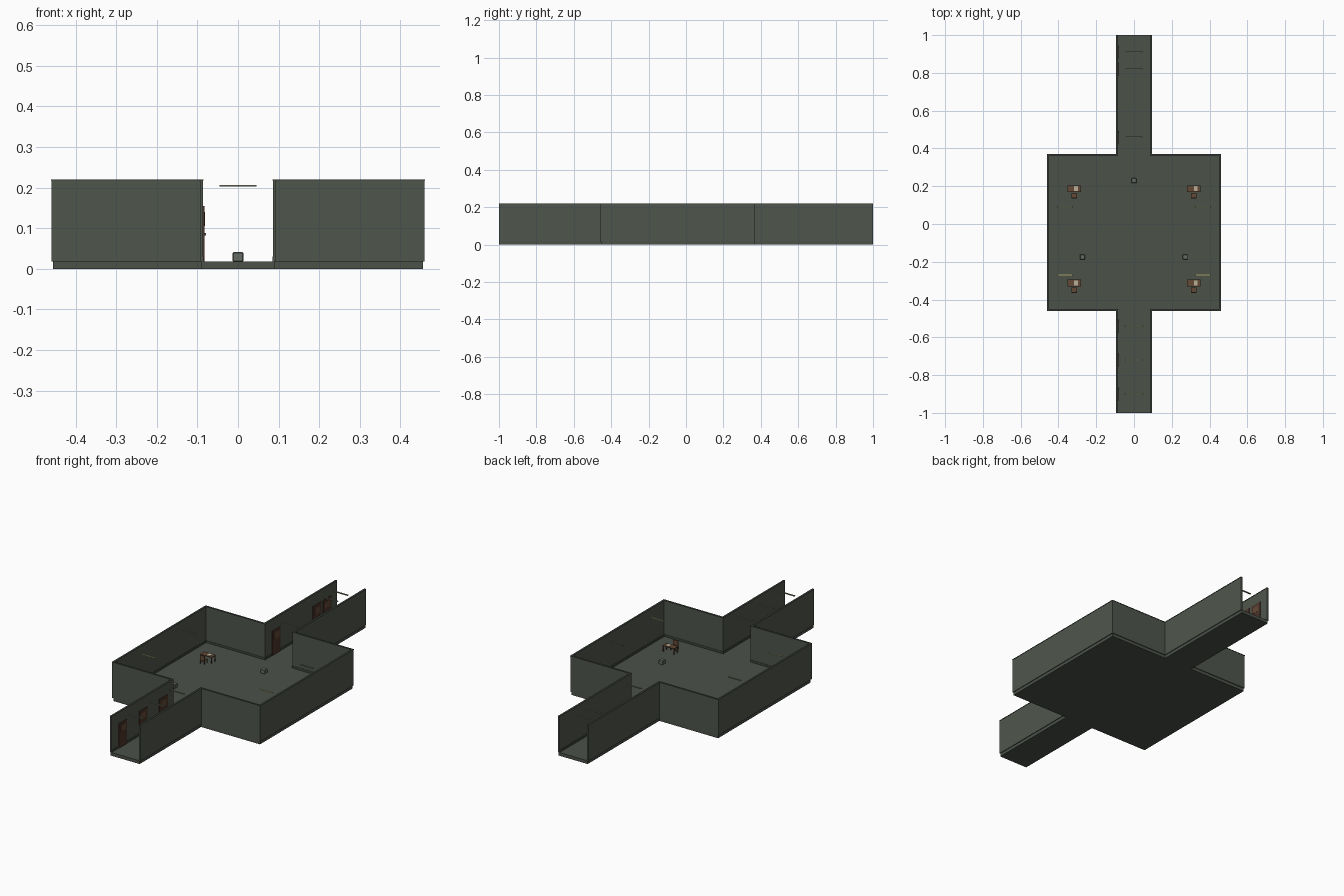
import bpy, bmesh

if "Cube" in bpy.data.objects:
    bpy.data.objects.remove(bpy.data.objects["Cube"])

def mat(name, rgb):
    m = bpy.data.materials.new(name)
    m.diffuse_color = (*rgb, 1)
    m.use_nodes = True
    m.node_tree.nodes["Principled BSDF"].inputs["Base Color"].default_value = m.diffuse_color
    return m

WALL = mat("grey green plaster", (0.078, 0.092, 0.073))
FLOOR = mat("grey green floor", (0.070, 0.082, 0.066))
TRIM = mat("dark trim", (0.050, 0.060, 0.048))
DOOR = mat("dark red brown", (0.075, 0.034, 0.022))
WOOD = mat("brown wood", (0.125, 0.065, 0.036))
PAPER = mat("pale paper", (0.48, 0.43, 0.32))
METAL = mat("grey metal", (0.13, 0.15, 0.13))
DIM = mat("dim lamp", (0.20, 0.23, 0.15))
LIT = mat("lit lamp", (0.50, 0.50, 0.26))

def finish(name, bm, material):
    bmesh.ops.recalc_face_normals(bm, faces=bm.faces)
    me = bpy.data.meshes.new(name)
    bm.to_mesh(me)
    bm.free()
    me.materials.append(material)
    ob = bpy.data.objects.new(name, me)
    bpy.context.collection.objects.link(ob)
    return ob

def boxes(name, spans, material):
    """One object from (x0, x1, y0, y1, z0, z1) boxes."""
    bm = bmesh.new()
    for x0, x1, y0, y1, z0, z1 in spans:
        vs = bmesh.ops.create_cube(bm, size=1)["verts"]
        for v in vs:
            v.co.x = x1 if v.co.x > 0 else x0
            v.co.y = y1 if v.co.y > 0 else y0
            v.co.z = z1 if v.co.z > 0 else z0
    return finish(name, bm, material)

def prism(name, outline, z0, z1, material):
    bm = bmesh.new()
    f = bm.faces.new([bm.verts.new((x, y, z0)) for x, y in outline])
    up = bmesh.ops.extrude_face_region(bm, geom=[f])["geom"]
    for v in up:
        if isinstance(v, bmesh.types.BMVert):
            v.co.z = z1
    return finish(name, bm, material)

# Plan dimensions
C, R, F, B, Z, H = 0.09, 0.455, -0.455, 0.365, 0.018, 0.22

def side(d):
    """Right-hand plan line, moved outward by d."""
    return [(C + d, -1), (C + d, F - d), (R + d, F - d),
            (R + d, B + d), (C + d, B + d), (C + d, 1)]

# Floor slab shaped as a cross
right = side(0)
prism("floor", right + [(-x, y) for x, y in reversed(right)], 0, Z, FLOOR)

# Walls, caps and skirting on both sides
for s, label in ((1, "right"), (-1, "left")):
    for part, din, dout, z0, z1, m in (
            ("wall", -0.004, 0.004, Z, H - 0.003, WALL),
            ("wall_cap", -0.0055, 0.0055, H - 0.003, H, TRIM),
            ("skirting", -0.0055, -0.004, Z, Z + 0.012, TRIM)):
        ring = side(dout) + side(din)[::-1]
        prism(f"{label}_{part}", [(s * x, y) for x, y in ring], z0, z1, m)

# Corridor doors on the left wall, each with a lamp overhead
for i, y in enumerate((-0.90, -0.72, -0.54, 0.46, 0.82, 0.91)):
    boxes(f"door_{i}", [(-0.086, -0.0825, y - 0.036, y + 0.036, Z, 0.155)], DOOR)
    boxes(f"door_panel_{i}", [(-0.0825, -0.0815, y - 0.022, y + 0.022, 0.105, 0.14)], WOOD)
    boxes(f"door_handle_{i}", [(-0.0825, -0.079, y + 0.024, y + 0.030, 0.082, 0.088)], METAL)
    boxes(f"corridor_lamp_{i}", [(-0.046, 0.046, y - 0.004, y + 0.004, 0.203, 0.207)], DIM)

# Room lamps: front pair lit, back pair dim
for y, m, row in ((-0.27, LIT, "front"), (0.09, DIM, "back")):
    for s, label in ((1, "right"), (-1, "left")):
        x = s * 0.366
        boxes(f"{row}_{label}_room_lamp",
              [(x - 0.04, x + 0.04, y - 0.004, y + 0.004, 0.203, 0.207)], m)

# Desks with paper and chairs
for i, (x, y) in enumerate([(a, b) for a in (-0.317, 0.317) for b in (0.187, -0.313)]):
    top = [(x - 0.036, x + 0.036, y - 0.018, y + 0.018, 0.049, 0.053)]
    legs = [(x + a - 0.002, x + a + 0.002, y + b - 0.002, y + b + 0.002, Z, 0.049)
            for a in (-0.033, 0.033) for b in (-0.015, 0.015)]
    boxes(f"desk_{i}", top + legs, WOOD)
    boxes(f"paper_{i}", [(x, x + 0.02, y - 0.013, y + 0.013, 0.053, 0.0542)], PAPER)
    cy = y - 0.037
    seat = [(x - 0.015, x + 0.015, cy - 0.014, cy + 0.014, 0.036, 0.039)]
    back = [(x - 0.015, x + 0.015, cy - 0.014, cy - 0.011, 0.039, 0.066)]
    legs = [(x + a - 0.0015, x + a + 0.0015, cy + b - 0.0015, cy + b + 0.0015, Z, 0.036)
            for a in (-0.013, 0.013) for b in (-0.012, 0.012)]
    boxes(f"chair_{i}", seat + back + legs, WOOD)

# Small metal boxes with bevelled edges
for i, (x, y) in enumerate(((0, 0.23), (-0.273, -0.175), (0.271, -0.175))):
    ob = boxes(f"metal_box_{i}", [(x - 0.013, x + 0.013, y - 0.013, y + 0.013, Z, 0.041)], METAL)
    bev = ob.modifiers.new("bevel", "BEVEL")
    bev.width = 0.002
    bev.segments = 1
